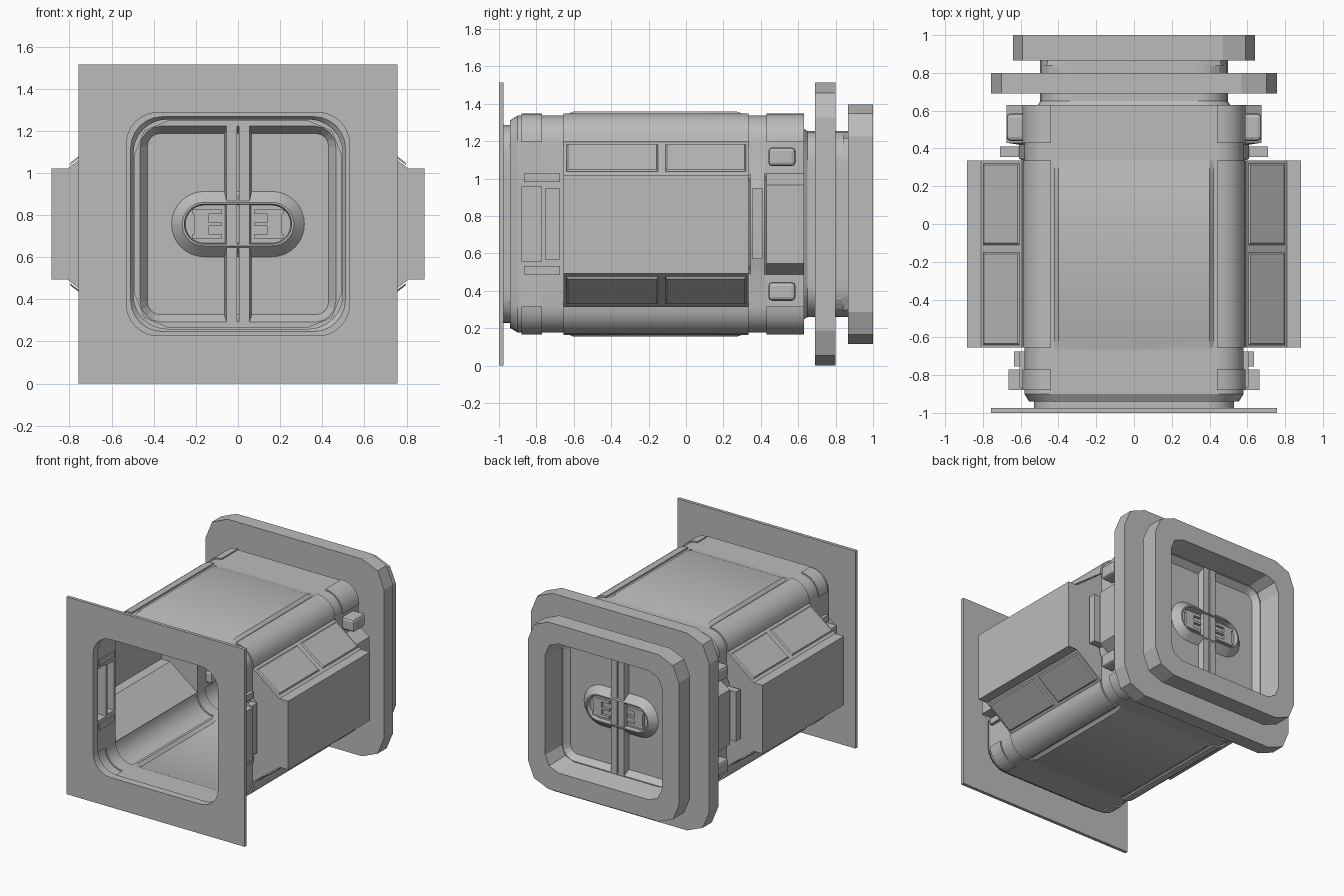
import bpy, bmesh, math

if "Cube" in bpy.data.objects:
    bpy.data.objects.remove(bpy.data.objects["Cube"])

ZC = 0.757  # height of the tunnel axis

grey = bpy.data.materials.new("hull_grey")
grey.diffuse_color = (0.5, 0.5, 0.5, 1)
grey.use_nodes = True
grey.node_tree.nodes["Principled BSDF"].inputs["Base Color"].default_value = grey.diffuse_color


def finish(name, bm, smooth=False, solid=True):
    bmesh.ops.remove_doubles(bm, verts=bm.verts, dist=1e-4)
    bmesh.ops.recalc_face_normals(bm, faces=bm.faces)
    me = bpy.data.meshes.new(name)
    bm.to_mesh(me)
    bm.free()
    me.materials.append(grey)
    ob = bpy.data.objects.new(name, me)
    bpy.context.collection.objects.link(ob)
    if smooth:
        bpy.ops.object.select_all(action='DESELECT')
        ob.select_set(True)
        bpy.context.view_layer.objects.active = ob
        bpy.ops.object.shade_smooth_by_angle(angle=math.radians(28))
    return ob


def four_way(q):
    """Repeat a top-right quarter outline around both axes."""
    r = q[::-1]
    return (q[:-1] + [(x, -v) for x, v in r][:-1]
            + [(-x, -v) for x, v in q][:-1] + [(-x, v) for x, v in r][:-1])


def rounded(hw, hh, r, seg):
    """Rounded rectangle outline, half sizes hw and hh."""
    q = [(0, hh)]
    for i in range(seg + 1):
        a = math.pi / 2 * i / seg
        q.append((hw - r + r * math.sin(a), hh - r + r * math.cos(a)))
    return four_way(q + [(hw, 0)])


def loft(bm, loops, closed=False, cap_end=False):
    """Bridge (y, outline) loops in order; returns faces as rows."""
    rings = [[bm.verts.new((x, y, ZC + v)) for x, v in o] for y, o in loops]
    pairs = list(zip(rings, rings[1:]))
    if closed:
        pairs.append((rings[-1], rings[0]))
    rows = []
    for a, b in pairs:
        n = len(a)
        rows.append([bm.faces.new((a[i], a[(i + 1) % n], b[(i + 1) % n], b[i]))
                     for i in range(n)])
    if cap_end:
        bm.faces.new(rings[-1])
    return rows


def frame(name, spec, seg, smooth=False):
    """Closed ring from (y, half size, corner radius) loops."""
    bm = bmesh.new()
    loft(bm, [(y, rounded(h, h, r, seg)) for y, h, r in spec], closed=True)
    return finish(name, bm, smooth)


def box(name, x, y, z, bevel=0.0):
    bm = bmesh.new()
    bmesh.ops.create_cube(bm, size=1)
    for v in bm.verts:
        for i, (lo, hi) in enumerate((x, y, z)):
            v.co[i] = lo if v.co[i] < 0 else hi
    if bevel:
        bmesh.ops.bevel(bm, geom=bm.edges[:], offset=bevel, segments=2,
                        affect='EDGES', profile=0.5)
    return finish(name, bm)


# --- hull: one lofted sheet with side lockers, corner bands and roof pad ---
def hull_outline(h, r, c=0, t=0, a=None, b=None):
    k = h - r
    w = min(0.40, k - 0.04)
    q = [(0, h + t), (w, h + t), (w + 0.02, h), (k, h)]
    for i in range(7):
        ang = math.pi / 2 * i / 6
        q.append((k + (r + c) * math.sin(ang), k + (r + c) * math.cos(ang)))
    a = a or (h, 0.26)
    b = b or (h, 0.25)
    q += [(h, k), a, b, (b[0], 0)]
    return four_way(q)


P1 = dict(a=(0.58, 0.20), b=(0.665, 0.20))
P2 = dict(a=(0.58, 0.19), b=(0.635, 0.19))
LOCK = dict(a=(0.81, 0.263), b=(0.885, 0.263))
R1 = dict(a=(0.58, 0.27), b=(0.61, 0.21))
R2 = dict(a=(0.58, 0.27), b=(0.675, 0.21))
B, N = (0.58, 0.14), (0.497, 0.16)
sections = [
    (-0.98, (0.53, 0.15), {}), (-0.94, (0.53, 0.15), {}),
    (-0.94, (0.555, 0.14), {}), (-0.90, B, {}),
    (-0.88, B, {}), (-0.88, B, dict(c=.01, **P1)),
    (-0.77, B, dict(c=.01, **P1)), (-0.77, B, {}),
    (-0.755, B, {}), (-0.755, B, P2), (-0.675, B, P2), (-0.675, B, {}),
    (-0.655, B, {}), (-0.655, B, dict(c=.012, **LOCK)),
    (-0.60, B, dict(c=.012, t=.022, **LOCK)), (-0.13, B, dict(c=.012, t=.022, **LOCK)),
    (0.27, B, dict(c=.012, t=.022, **LOCK)), (0.335, B, dict(c=.012, **LOCK)),
    (0.335, B, {}), (0.345, B, R1), (0.42, B, R1), (0.43, B, R2),
    (0.43, B, dict(c=.01, **R2)), (0.63, B, dict(c=.01, **R2)),
    (0.63, (0.51, 0.15), {}), (0.65, N, {}), (0.87, N, {}),
]
bm = bmesh.new()
loft(bm, [(y, hull_outline(*hr, **kw)) for y, hr, kw in sections])
finish("hull", bm, smooth=True)

# --- sunk-looking slope panels on the lockers, mirrored four ways ---
for sx in (-1, 1):
    for sz in (-1, 1):
        for y0, y1 in ((-0.64, -0.15), (-0.11, 0.32)):
            bm = bmesh.new()
            e = [(0.605, 0.425), (0.797, 0.281)]      # along the slope
            rim = [(e[0], y0), (e[1], y0), (e[1], y1), (e[0], y1)]
            vs = [bm.verts.new((sx * p[0], y, ZC + sz * p[1])) for p, y in rim]
            f = bm.faces.new(vs)
            bm.normal_update()
            if f.normal.x * sx < 0:
                f.normal_flip()
            bmesh.ops.inset_individual(bm, faces=[f], thickness=0.012, depth=0.008)
            finish("locker_slope_panel", bm)

# --- small side fittings ---
for s, side in ((-1, "left"), (1, "right")):
    def sx(a, b):
        return tuple(sorted((s * a, s * b)))
    box(side + "_grab_bar", sx(0.60, 0.71), (0.355, 0.41), (0.57, 0.95))
    for v in (-0.36, 0.36):
        z = ZC + v
        box(side + "_latch_button", sx(0.53, 0.675), (0.44, 0.585),
            (z - 0.05, z + 0.05), 0.02)
    for v in (-0.247, 0.247):
        z = ZC + v
        box(side + "_trim_bar", sx(0.57, 0.605), (-0.865, -0.675),
            (z - 0.023, z + 0.023))

# --- front plate and rear flanges ---
bm = bmesh.new()
loft(bm, [(y, rounded(h, h, r, 6)) for y, h, r in
          ((-1, .757, 1e-5), (-.975, .757, 1e-5), (-.975, .53, .15), (-1, .53, .15))],
     closed=True)
finish("front_plate", bm)
frame("rear_flange", [(.69, .757, .187), (.80, .757, .187),
                      (.80, .49, .16), (.69, .49, .16)], 2)
frame("docking_ring", [(.865, .64, .17), (1, .64, .17), (1, .495, .11),
                       (.84, .465, .10), (.84, .49, .10), (.865, .49, .11)], 2)

# --- door: panel, bevelled frame, split centre rib ---
box("door_panel", (-0.45, 0.45), (0.765, 0.785), (0.30, 1.215))
frame("door_frame", [(.72, .495, .15), (.83, .495, .15), (.83, .465, .10),
                     (.785, .43, .06), (.765, .43, .06), (.72, .465, .10)], 4)
for s in (-1, 1):
    bm = bmesh.new()
    outline = [(.005, .72), (.055, .72), (.065, .765), (.065, .785), (.055, .83), (.005, .83)]
    vs = [bm.verts.new((s * x, y, ZC - 0.48)) for x, y in outline]
    f = bm.faces.new(vs)
    top = bmesh.ops.extrude_face_region(bm, geom=[f])
    for v in top["geom"]:
        if isinstance(v, bmesh.types.BMVert):
            v.co.z += 0.96
    finish("door_rib", bm)

# --- handle housings and handles on both faces of the door ---
for d, side in ((-1, "inner"), (1, "outer")):
    y = lambda depth: 0.775 + d * depth
    bm = bmesh.new()
    loft(bm, [(y(.005), rounded(.32, .16, .159, 8)), (y(.062), rounded(.265, .103, .102, 8)),
              (y(.062), rounded(.255, .095, .094, 8)), (y(.03), rounded(.25, .09, .089, 8))],
         cap_end=True)
    finish(side + "_handle_housing", bm, smooth=True)
    ys = tuple(sorted((y(.02), y(.05))))
    for s in (-1, 1):
        hx = lambda a, b: tuple(sorted((s * a, s * b)))
        box(side + "_handle_spine", hx(0.14, 0.21), ys, (ZC - .05, ZC + .05))
        for v in (-.058, 0, .058):
            h = 0.008 if v == 0 else 0.011
            box(side + "_handle_prong", hx(0.075, 0.215 if v else 0.15), ys,
                (ZC + v - h, ZC + v + h))
